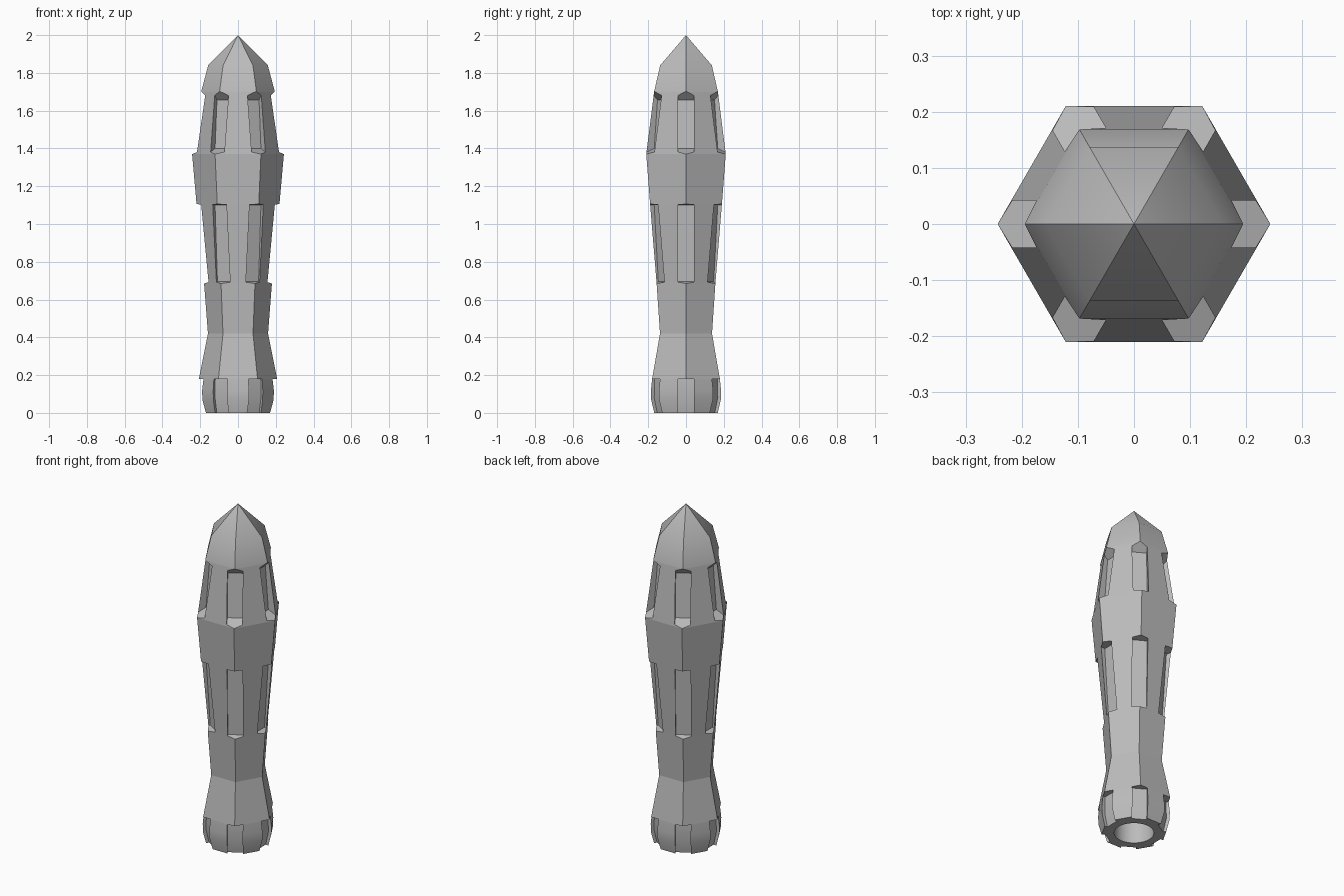
import bpy, bmesh, math
from mathutils import Matrix, Vector

cube = bpy.data.objects.get("Cube")
if cube:
    bpy.data.objects.remove(cube)

SIDES = 6
HALF_SLOT = 0.042

# Corner radius and height of the six-sided body, bottom to shoulder
BODY = [(0.194, 0), (0.213, 0.07), (0.214, 0.12), (0.207, 0.18), (0.159, 0.42),
        (0.18, 0.69), (0.219, 1.10), (0.243, 1.37), (0.195, 1.70), (0.158, 1.84)]

# Radial sections of the slots cut into each corner: lower, middle, upper
SLOTS = [
    [(0.3, -0.03), (0.15, -0.03), (0.152, 0), (0.17, 0.08), (0.168, 0.18), (0.3, 0.182)],
    [(0.3, 0.65), (0.145, 0.695), (0.17, 1.10), (0.3, 1.115)],
    [(0.3, 1.347), (0.17, 1.40), (0.15, 1.657), (0.3, 1.81)],
]


def new_object(name, bm):
    bmesh.ops.recalc_face_normals(bm, faces=bm.faces)
    mesh = bpy.data.meshes.new(name)
    bm.to_mesh(mesh)
    bm.free()
    obj = bpy.data.objects.new(name, mesh)
    bpy.context.collection.objects.link(obj)
    return obj


def make_body():
    bm = bmesh.new()
    rings = []
    for radius, z in BODY:
        angles = [math.tau * i / SIDES for i in range(SIDES)]
        rings.append([bm.verts.new((radius * math.cos(a), radius * math.sin(a), z))
                      for a in angles])
    tip = bm.verts.new((0, 0, 2))
    bm.faces.new(rings[0])
    for i in range(SIDES):
        j = (i + 1) % SIDES
        for low, high in zip(rings, rings[1:]):
            bm.faces.new((low[i], low[j], high[j], high[i]))
        bm.faces.new((rings[-1][i], rings[-1][j], tip))
    return new_object("grip_body", bm)


def make_slot_cutter():
    bm = bmesh.new()
    for i in range(SIDES):
        turn = Matrix.Rotation(math.tau * i / SIDES, 3, 'Z')
        for section in SLOTS:
            left, right = [[bm.verts.new(turn @ Vector((r, side, z))) for r, z in section]
                           for side in (-HALF_SLOT, HALF_SLOT)]
            bm.faces.new(left)
            bm.faces.new(right[::-1])
            for k in range(len(section)):
                n = (k + 1) % len(section)
                bm.faces.new((left[k], right[k], right[n], left[n]))
    return new_object("slot_cutter", bm)


def make_socket_cutter():
    bm = bmesh.new()
    bmesh.ops.create_cone(bm, cap_ends=True, segments=32, radius1=0.107, radius2=0.107,
                          depth=0.6, matrix=Matrix.Translation((0, 0, 0)))
    return new_object("socket_cutter", bm)


body = make_body()

# Cut the corner slots and the round socket in the base
for cutter in (make_slot_cutter(), make_socket_cutter()):
    cutter.hide_render = True
    cutter.hide_viewport = False
    mod = body.modifiers.new(cutter.name, 'BOOLEAN')
    mod.operation = 'DIFFERENCE'
    mod.solver = 'EXACT'
    mod.object = cutter
bpy.context.view_layer.update()
graph = bpy.context.evaluated_depsgraph_get()
cut_mesh = bpy.data.meshes.new_from_object(body.evaluated_get(graph))
body.modifiers.clear()
body.data = cut_mesh
for name in ("slot_cutter", "socket_cutter"):
    bpy.data.objects.remove(bpy.data.objects[name])

# Soft shading on the pointed cap, rounded foot and socket; flat elsewhere
bm = bmesh.new()
bm.from_mesh(cut_mesh)
for face in bm.faces:
    z = face.calc_center_median().z
    face.smooth = z > 1.69 or z < 0.18
for edge in bm.edges:
    edge.smooth = edge.calc_face_angle(0) < math.radians(35)
bm.to_mesh(cut_mesh)
bm.free()

# Single grey finish
grey = bpy.data.materials.new("plain_grey")
grey.use_nodes = True
colour = (0.5, 0.5, 0.5, 1)
grey.diffuse_color = colour
grey.node_tree.nodes["Principled BSDF"].inputs["Base Color"].default_value = colour
cut_mesh.materials.clear()
cut_mesh.materials.append(grey)
for poly in cut_mesh.polygons:
    poly.material_index = 0
